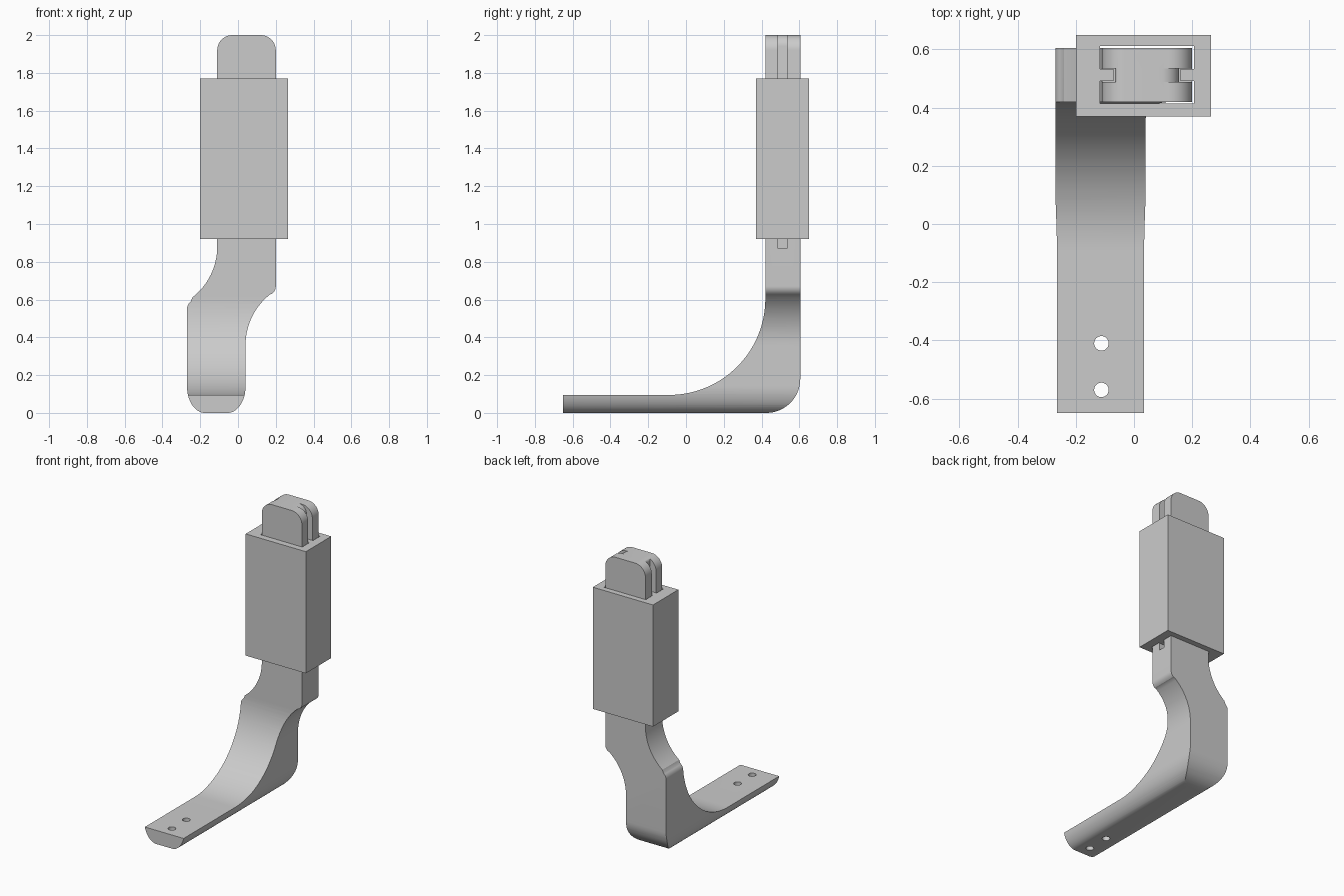
import bpy, bmesh, math
from mathutils import Vector

if "Cube" in bpy.data.objects:
    bpy.data.objects.remove(bpy.data.objects["Cube"])

grey = bpy.data.materials.new("light grey")
grey.use_nodes = True
grey.diffuse_color = (0.6, 0.6, 0.6, 1)
grey.node_tree.nodes["Principled BSDF"].inputs["Base Color"].default_value = (0.6, 0.6, 0.6, 1)


def arc(cx, cz, rx, rz, start, end, n=16):
    """Points along an elliptical arc, angles in degrees."""
    angles = [math.radians(start + (end - start) * i / n) for i in range(n + 1)]
    return [(cx + rx * math.cos(a), cz + rz * math.sin(a)) for a in angles]


def prism(name, outline, axis, low, high):
    """Extrude an outline along x (yz outline), y (xz outline) or z (xy outline)."""
    def place(p, d):
        return {"x": (d, *p), "y": (p[0], d, p[1]), "z": (*p, d)}[axis]
    bm = bmesh.new()
    face = bm.faces.new([bm.verts.new(place(p, low)) for p in outline])
    shift = Vector(place((0, 0), high - low))
    cap = bmesh.ops.extrude_face_region(bm, geom=[face], use_keep_orig=True)["geom"]
    bmesh.ops.translate(bm, vec=shift, verts=[v for v in cap if isinstance(v, bmesh.types.BMVert)])
    bmesh.ops.recalc_face_normals(bm, faces=bm.faces)
    mesh = bpy.data.meshes.new(name)
    bm.to_mesh(mesh)
    bm.free()
    mesh.materials.append(grey)
    ob = bpy.data.objects.new(name, mesh)
    bpy.context.collection.objects.link(ob)
    return ob


def box(name, x, y, z):
    return prism(name, [(x[0], y[0]), (x[1], y[0]), (x[1], y[1]), (x[0], y[1])], "z", *z)


def boolean(ob, cutter, operation="DIFFERENCE"):
    mod = ob.modifiers.new("cut", "BOOLEAN")
    mod.operation, mod.solver, mod.object = operation, "EXACT", cutter
    bpy.context.view_layer.objects.active = ob
    bpy.ops.object.modifier_apply(modifier=mod.name)
    bpy.data.objects.remove(cutter)


# Arm: front outline crossed with side outline
rx, rz = 0.095, 0.14
front = (arc(0.04 - rx, rz, rx, rz, -90, 0)
         + arc(0.38, 0.36, 0.34, 0.34, 180, 128)
         + arc(0.15, 0.67, 0.05, 0.05, -52, 0, 8)
         + arc(0.12, 1.92, 0.08, 0.08, 0, 90)
         + arc(-0.03, 1.92, 0.08, 0.08, 90, 180)
         + arc(-0.45, 0.88, 0.34, 0.34, 0, -52)
         + arc(-0.22, 0.55, 0.05, 0.05, 128, 180, 8)
         + arc(-0.27 + rx, rz, rx, rz, 180, 270))
side = ([(-0.65, 0)]
        + arc(0.425, 0.18, 0.18, 0.18, -90, 0)
        + [(0.605, 2.1), (0.42, 2.1)]
        + arc(-0.09, 0.605, 0.51, 0.51, 0, -90, 32)
        + [(-0.65, 0.095)])
arm = prism("arm", front, "y", -0.8, 0.8)
boolean(arm, prism("side_cutter", side, "x", -0.5, 0.5), "INTERSECT")

# Screw holes in the foot
for y in (-0.41, -0.57):
    boolean(arm, prism("hole_cutter", arc(-0.112, y, 0.025, 0.025, 0, 345, 23), "z", -0.1, 0.2))

# Grooves down both edges of the upper arm
for sign, radius in ((1, 0.06), (-1, 0.02)):
    core = 0.11
    groove = (arc(core - radius, 2 - radius, radius, radius, 0, 90, 10)
              + [(core - radius, 2.1), (0.3, 2.1), (0.3, 0.87), (core, 0.87)])
    groove = [(0.045 + sign * x, z) for x, z in groove]
    boolean(arm, prism("groove_cutter", groove, "y", 0.488, 0.535))

# Sleeve with a cavity, and ribs that ride in the grooves
sleeve = box("sleeve", (-0.2, 0.265), (0.37, 0.65), (0.92, 1.77))
boolean(sleeve, box("cavity_cutter", (-0.116, 0.206), (0.414, 0.611), (0.8, 1.9)))
ribs = [box("left_rib", (0.16, 0.206), (0.491, 0.532), (0.92, 1.77)),
        box("right_rib", (-0.116, -0.07), (0.491, 0.532), (0.92, 1.77))]

# Smooth curved faces, keep hard edges
for ob in [arm, sleeve, *ribs]:
    bpy.ops.object.select_all(action="DESELECT")
    ob.select_set(True)
    bpy.context.view_layer.objects.active = ob
    bpy.ops.object.shade_smooth_by_angle(angle=math.radians(25))
